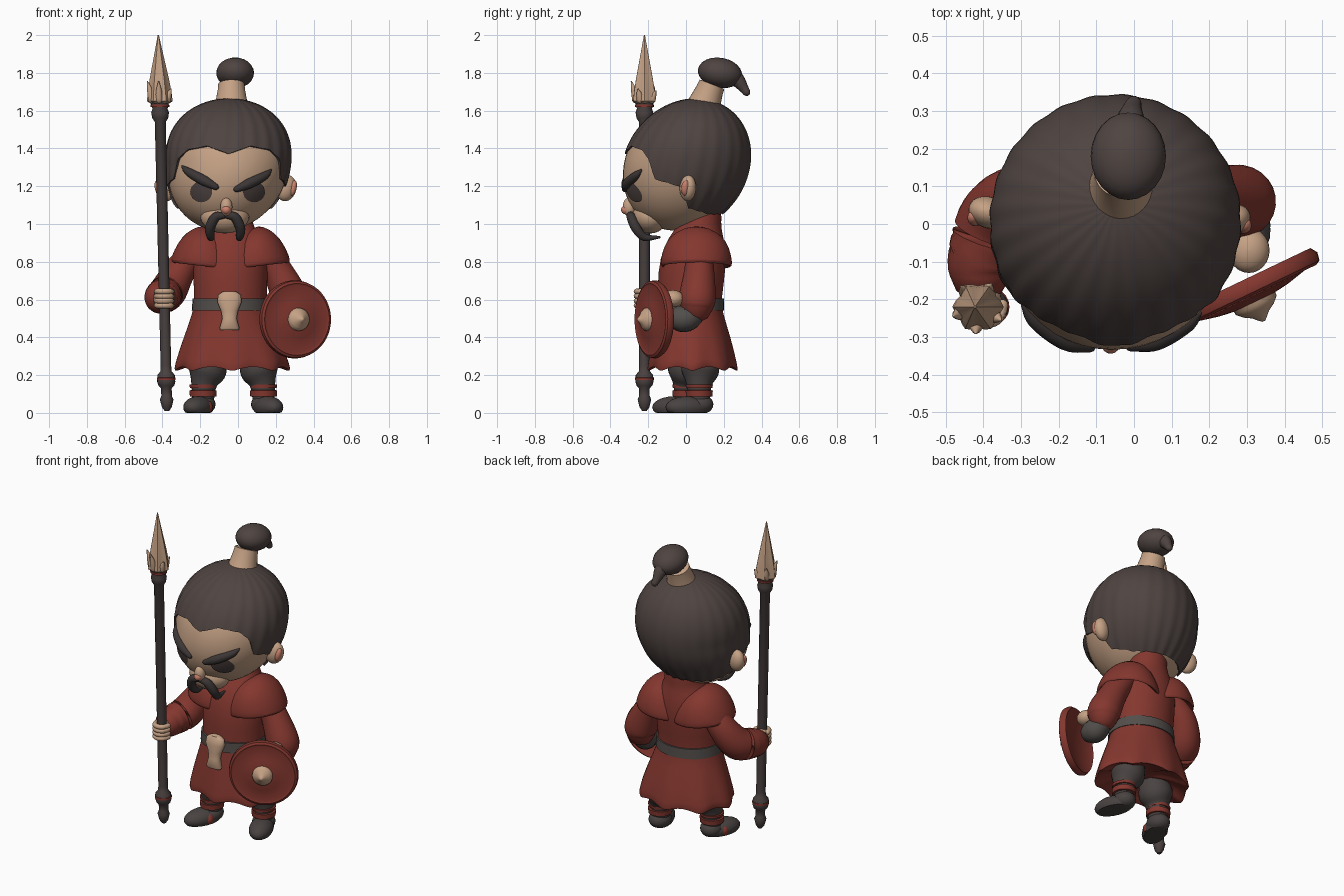
import bpy, bmesh, math
from math import sin, cos, pi, radians
from mathutils import Vector, Matrix, Euler

if "Cube" in bpy.data.objects:
    bpy.data.objects.remove(bpy.data.objects["Cube"])

def mat(name, r, g, b):
    m = bpy.data.materials.new(name)
    m.diffuse_color = (r, g, b, 1)
    m.use_nodes = True
    m.node_tree.nodes["Principled BSDF"].inputs["Base Color"].default_value = m.diffuse_color
    return m

SKIN = mat("skin_tan", .56, .36, .235)
PINK = mat("skin_pink", .60, .22, .15)
HAIR = mat("hair_brown", .078, .058, .053)
BROW = mat("brow_dark", .045, .036, .036)
RED = mat("cloth_red", .23, .038, .028)
GREY = mat("belt_grey", .085, .076, .07)
DARK = mat("pants_dark", .066, .056, .053)
WOOD = mat("shaft_dark", .068, .053, .05)
CX = -0.04                                   # body's mirror axis

def grid(name, rings, m, sub=0, tf=None):
    """Skin closed rings into a capped, smooth-shaded mesh."""
    n = len(rings[0])
    verts = [tuple(p) for r in rings for p in r]
    faces = [(i*n+j, i*n+(j+1) % n, (i+1)*n+(j+1) % n, (i+1)*n+j)
             for i in range(len(rings)-1) for j in range(n)]
    faces += [tuple(range(n)), tuple((len(rings)-1)*n+j for j in range(n))]
    me = bpy.data.meshes.new(name)
    me.from_pydata(verts, [], faces)
    if tf:
        me.transform(tf)
    bm = bmesh.new()
    bm.from_mesh(me)
    bmesh.ops.recalc_face_normals(bm, faces=bm.faces)
    bm.to_mesh(me)
    bm.free()
    me.materials.append(m)
    ob = bpy.data.objects.new(name, me)
    bpy.context.collection.objects.link(ob)
    if sub:
        ob.modifiers.new("smooth", 'SUBSURF').levels = sub
        ob.modifiers[0].render_levels = sub
    bpy.ops.object.select_all(action='DESELECT')
    bpy.context.view_layer.objects.active = ob
    ob.select_set(True)
    bpy.ops.object.shade_smooth_by_angle(angle=radians(50))
    return ob

def loft(name, rows, m, n=32, sub=0, tf=None, wave=None):
    """rows: (z, rx, ry, cx, cy); wave(a, z) gives (radius factor, z shift)."""
    rings = []
    for z, rx, ry, cx, cy in rows:
        ring = []
        for j in range(n):
            a = 2*pi*j/n
            k, dz = wave(a, z) if wave else (1, 0)
            ring.append((cx+rx*k*cos(a), cy+ry*k*sin(a), z+dz))
        rings.append(ring)
    return grid(name, rings, m, sub, tf)

def lathe(name, prof, m, cx=0, cy=0, n=32, tf=None):
    return loft(name, [(z, r, r, cx, cy) for z, r in prof], m, n, 0, tf)

def tube(name, pts, m, n=16, steps=6):
    """Round-ended tube along smooth (x, y, z, radius) points."""
    P = [Vector(p) for p in pts]
    P = [P[0]*2-P[1]] + P + [P[-1]*2-P[-2]]
    S = []
    for i in range(1, len(P)-2):
        for k in range(steps + (i == len(P)-3)):
            t = k/steps
            a, b, c, d = P[i-1:i+3]
            S.append((b*2 + (c-a)*t + (a*2-b*5+c*4-d)*t*t + (b*3-a-c*3+d)*t**3)*.5)
    def end(p, q, f, g):
        e = p.xyz + (p.xyz-q.xyz).normalized()*p.w*f
        return Vector((*e, p.w*g))
    S = [end(S[0], S[1], .8, .3), end(S[0], S[1], .5, .75)] + S + \
        [end(S[-1], S[-2], .5, .75), end(S[-1], S[-2], .8, .3)]
    rings = []
    for i, p in enumerate(S):
        t = (S[min(i+1, len(S)-1)].xyz - S[max(i-1, 0)].xyz).normalized()
        u = t.cross(Vector((.3, .9, .2))).normalized()
        v = t.cross(u)
        rings.append([p.xyz + (u*cos(2*pi*j/n)+v*sin(2*pi*j/n))*max(p.w, .001) for j in range(n)])
    return grid(name, rings, m)

def ball(name, loc, rad, m, rot=(0, 0, 0), floor=None, n=24):
    M = Matrix.LocRotScale(Vector(loc), Euler([radians(r) for r in rot]), Vector(rad))
    rings = []
    for i in range(n//2+1):
        t = .02 + (pi-.04)*i/(n//2)
        ring = [M @ Vector((sin(t)*cos(2*pi*j/n), sin(t)*sin(2*pi*j/n), cos(t))) for j in range(n)]
        if floor is not None:
            for p in ring:
                p.z = max(p.z, floor)
        rings.append(ring)
    return grid(name, rings, m)

# Head: sheared ellipsoid, broader above
def head_pt(a, t, s=1):
    lz = .345*s*cos(t)
    up = max(lz, 0)
    return Vector((-.05+.32*s*sin(a)*sin(t)*(1+.4*up)+.1*lz-.09*up, -.33*s*cos(a)*sin(t)+.15*lz, 1.31+lz))

def face_y(x, z):
    lz = z-1.31
    q = 1-((x+.05-.1*lz)/.32)**2-(lz/.345)**2
    return .15*lz-.33*math.sqrt(max(q, 0))

grid("head", [[head_pt(2*pi*j/48, .02+(pi-.04)*i/32) for j in range(48)] for i in range(33)], SKIN)
ball("chin", (-.07, -.19, 1.04), (.13, .095, .09), SKIN)

# Combed-back hair: cap whose lower edge follows the hairline
LINE = [(0, 1.37), (20, 1.41), (42, 1.39), (54, 1.34), (62, 1.24), (88, 1.2), (100, 1.09), (130, 1.06), (180, 1.06)]
def hairline(a):
    d = abs((math.degrees(a)+180) % 360-180)
    for (d0, z0), (d1, z1) in zip(LINE, LINE[1:]):
        if d <= d1:
            return math.acos((z0+(z1-z0)*(d-d0)/(d1-d0)-1.31)/.345)
    return math.acos(-.7)

N = 144
rings = []
for i in range(33):
    f = max(i/31, .01) if i < 32 else 1
    rings.append([head_pt(2*pi*j/N, hairline(2*pi*j/N)*f,
                          .97 if i == 32 else 1.03+.009*f*cos(24*2*pi*j/N + 3*f)) for j in range(N)])
grid("hair", rings, HAIR)

# Topknot with its tan band and tail
tilt = Matrix.Translation((-.035, .08, 1.59)) @ Matrix.Rotation(radians(-21), 4, 'X')
lathe("topknot_band", [(0, .1), (.05, .086), (.13, .072), (.16, .07), (.165, .03)], SKIN, tf=tilt)
ball("topknot", (-.015, .18, 1.8), (.1, .118, .08), HAIR, (-10, 0, 0))
tube("topknot_tail", [(-.015, .22, 1.8, .05), (-.01, .27, 1.765, .04), (-.005, .305, 1.72, .026), (0, .322, 1.695, .02)], HAIR)

# Ears
for nm, x, y, s in (("left", -.385, .03, -1), ("right", .255, .01, 1)):
    ball(nm+"_ear", (x, y, 1.19), (.055, .042, .07), SKIN, (0, 14*s, 20*s))
    ball(nm+"_inner_ear", (x+.035*s, y-.012, 1.19), (.02, .024, .043), PINK, (0, 14*s, 20*s))

# Eyes: thin plates following the face
for nm, ex in (("left_eye", -.195), ("right_eye", .085)):
    rings = []
    for k in (1, .8, .55, .3, .05):
        ring = []
        for j in range(24):
            x, z = ex+.058*k*cos(2*pi*j/24), 1.17+.055*k*sin(2*pi*j/24)
            ring.append((x, face_y(x, z)-.007, z))
        rings.append(ring)
    grid(nm, rings, HAIR)

# Brows, nose, moustache
for nm, pts in (("left_brow", [(-.295, 1.305, .006), (-.26, 1.275, .022), (-.18, 1.23, .027), (-.115, 1.195, .016)]),
                ("right_brow", [(.175, 1.285, .006), (.14, 1.255, .022), (.06, 1.215, .027), (-.01, 1.183, .016)])):
    tube(nm, [(x, face_y(x, z)-.002, z, r) for x, z, r in pts], BROW)
ball("nose", (-.062, -.3, 1.09), (.032, .035, .05), SKIN)
ball("nose_tip", (-.062, -.318, 1.075), (.025, .026, .024), PINK)
for nm, s in (("left", -1), ("right", 1)):
    tube(nm+"_moustache", [(-.068+x*s, y, z, r) for x, y, z, r in
         ((.005, -.295, 1.045, .016), (.05, -.29, 1.037, .025), (.08, -.265, .98, .026),
          (.076, -.22, .93, .02), (.07, -.14, .93, .006))], BROW)

# Tunic with flared, scalloped skirt
def hem(a, z):
    f = max(0, (.5-z)/.26)
    return 1+.03*f*cos(8*a), .022*f*abs(sin(4*a))
loft("tunic", [(.28, .12, .1, -.03, .035), (.23, .26, .21, -.03, .035), (.212, .3, .235, -.03, .035),
               (.245, .3, .232, -.03, .035), (.4, .25, .205, -.035, .03), (.54, .195, .17, CX, .02),
               (.61, .19, .168, CX, .02), (.75, .2, .18, CX, .03), (.88, .19, .165, CX, .045),
               (.96, .14, .13, CX, .06), (1.0, .115, .11, CX, .075), (1.08, .115, .105, CX, .085),
               (1.08, .08, .08, CX, .085)], RED, n=64, sub=1, wave=hem)
loft("belt", [(.54, .18, .16, CX, .02), (.542, .205, .182, CX, .02), (.605, .2, .18, CX, .02),
              (.608, .18, .16, CX, .02)], GREY)
loft("buckle", [(.44, .05, .022, -.045, -.18), (.45, .052, .03, -.045, -.18), (.5, .038, .03, -.045, -.175),
                (.54, .045, .03, -.045, -.17), (.59, .065, .036, -.045, -.168), (.625, .06, .03, -.045, -.165),
                (.642, .035, .02, -.045, -.165)], SKIN, n=24)

# Shoulder flaps: hollow domes standing off the arms
for nm, s in (("left", -1), ("right", 1)):
    x = CX+.13*s
    loft(nm+"_shoulder_flap", [(.86, .09, .1, x, .055), (.79, .165, .165, x, .055), (.77, .178, .182, x, .055),
         (.785, .19, .192, x, .055), (.84, .17, .185, x, .055), (.91, .13, .16, x, .055),
         (.955, .085, .11, x-.01*s, .055), (.975, .03, .05, x-.02*s, .055)], RED, sub=1,
         wave=lambda a, z: (1, .02*s*cos(a)))

# Arms and hands
tube("left_sleeve", [(-.22, .07, .87, .07), (-.31, .07, .75, .085), (-.37, .01, .645, .098),
                     (-.405, -.09, .615, .09), (-.41, -.14, .605, .08)], RED, 24)
ball("left_hand", (-.4, -.2, .605), (.048, .05, .06), SKIN)
for i in range(4):
    z = .568+.025*i
    tube("left_finger", [(-.39+.042*cos(a), -.22+.042*sin(a), z, .015)
                         for a in (radians(d) for d in (170, 220, 270, 320, 370))], SKIN, 10, 4)
tube("right_sleeve", [(.13, .07, .87, .07), (.21, .07, .75, .08), (.275, .06, .61, .098),
                      (.285, .055, .55, .085)], RED, 24)
tube("right_bracer", [(.285, .05, .53, .06), (.29, 0, .5, .072), (.295, -.045, .5, .066)], GREY, 20)
ball("right_hand", (.305, -.07, .605), (.055, .06, .045), SKIN)

# Round shield with pointed boss
face = Vector((.43, -.9, 0)).to_track_quat('Z', 'Y').to_matrix().to_4x4()
stf = Matrix.Translation((.305, -.175, .495)) @ face
lathe("shield", [(.012, .01), (.005, .1), (-.02, .18), (-.03, .195), (-.012, .207), (.01, .203), (.017, .19),
                 (.012, .178), (.03, .1), (.042, .01)], RED, n=48, tf=stf)
lathe("shield_boss", [(.02, .062), (.045, .06), (.06, .045), (.072, .025), (.085, .012), (.092, .004)], SKIN, tf=stf)

# Legs, wraps and boots
for nm, x, y, s in (("left", -.185, .0, -1), ("right", .135, .07, 1)):
    tube(nm+"_trouser", [(x-.035*s, y+.01, .3, .09), (x-.022*s, y+.005, .22, .1), (x-.005*s, y, .15, .068), (x, y, .06, .056)], DARK, 24)
    for z, h in ((.085, .037), (.13, .022)):
        lathe(nm+"_leg_wrap", [(z, .05), (z+.003, .07), (z+h-.003, .072), (z+h, .05)], RED, x, y)
    ball(nm+"_boot", (x+.025*s, y-.06, .03), (.07, .125, .058), DARK, (0, 0, 22*s), .0)
    ball(nm+"_heel", (x, y, .045), (.066, .075, .055), DARK, floor=.0)
ball("left_boot_strap", (-.205, -.05, .03), (.076, .045, .05), RED, (0, 0, -22), .005)

# Spear: shaft with knobs, collar and barbed head
lean = Matrix.Identity(4)
lean.col[2][0] = -.023
lean.translation = (-.376, -.22, 0)
lathe("spear_shaft", [(.01, .012), (.03, .026), (.07, .036), (.09, .028), (.13, .028), (.145, .042), (.165, .048),
                      (.2, .046), (.22, .03), (.25, .028), (1.54, .029), (1.56, .042), (1.59, .047),
                      (1.61, .04), (1.65, .05), (1.655, .03)], WOOD, n=20, tf=lean)
for z in (.172, 1.618):
    lathe("spear_ring", [(z, .04), (z+.002, .0495), (z+.014, .0495), (z+.016, .04)], RED, n=20, tf=lean)
loft("spear_head", [(1.635, .04, .04, 0, 0), (1.65, .062, .062, 0, 0), (1.7, .057, .057, 0, 0), (1.77, .046, .046, 0, 0),
                    (1.87, .027, .027, 0, 0), (1.95, .012, .012, 0, 0), (2, .003, .003, 0, 0)],
     SKIN, n=24, tf=lean, wave=lambda a, z: (1+.1*cos(6*a), 0))
for a, h in ((200, .1), (265, .1), (330, .06), (60, .05), (130, .07)):
    c, d = cos(radians(a)), sin(radians(a))
    tube("spear_barb", [(-.414+c*.045, -.22+d*.045, 1.655, .02), (-.414+c*.055, -.22+d*.055, 1.655+h*.5, .016),
                        (-.414+c*.07, -.22+d*.07, 1.655+h, .003)], SKIN, 10, 4)
